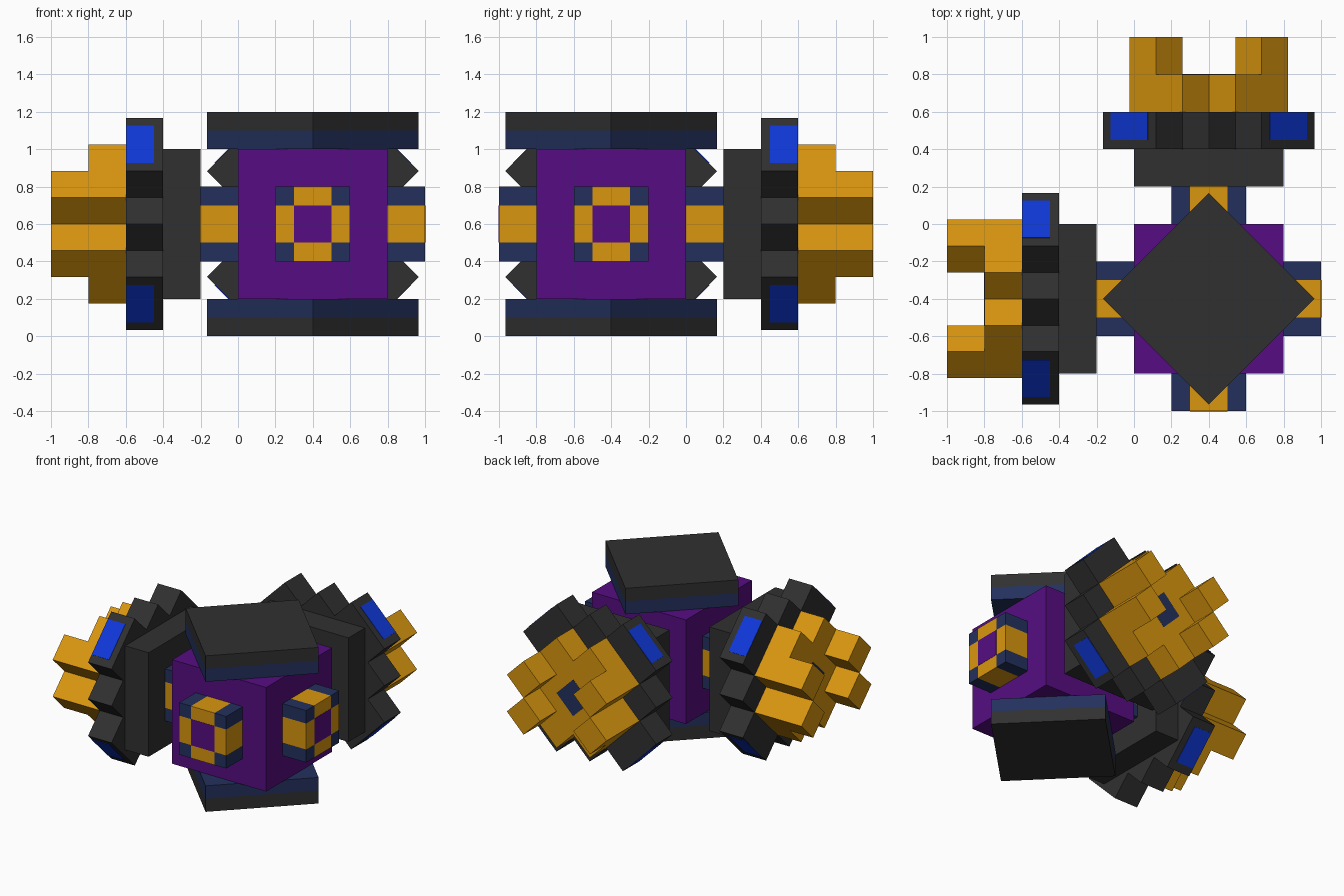
import bpy, bmesh, math
from mathutils import Matrix, Vector

if "Cube" in bpy.data.objects:
    bpy.data.objects.remove(bpy.data.objects["Cube"])


def material(name, hex_rgb):
    def lin(c):
        c /= 255
        return c / 12.92 if c <= 0.04045 else ((c + 0.055) / 1.055) ** 2.4
    m = bpy.data.materials.new(name)
    m.diffuse_color = (*[lin(int(hex_rgb[i:i + 2], 16)) for i in (0, 2, 4)], 1)
    m.use_nodes = True
    m.node_tree.nodes["Principled BSDF"].inputs["Base Color"].default_value = m.diffuse_color
    return m


BLACK = material("charcoal", "303030")
NAVY = material("navy", "23305C")
PURPLE = material("purple", "560D82")
GOLD = material("gold", "D9960F")
BLUE = material("bright blue", "0F38D8")

CENTRE = Matrix.Translation((0.4, -0.4, 0.6))


def prism(name, outline, d0, d1, frame, mat):
    """Extrude a (u, v) outline along the local x axis from d0 to d1."""
    bm = bmesh.new()
    face = bm.faces.new([bm.verts.new((d0, u, v)) for u, v in outline])
    new = bmesh.ops.extrude_face_region(bm, geom=[face])["geom"]
    for v in new:
        if isinstance(v, bmesh.types.BMVert):
            v.co.x = d1
    bmesh.ops.recalc_face_normals(bm, faces=bm.faces)
    bm.transform(CENTRE @ frame)
    mesh = bpy.data.meshes.new(name)
    bm.to_mesh(mesh)
    bm.free()
    mesh.materials.append(mat)
    ob = bpy.data.objects.new(name, mesh)
    bpy.context.collection.objects.link(ob)
    return ob


def rect(u, v, hu, hv):
    return [(u - hu, v - hv), (u + hu, v - hv), (u + hu, v + hv), (u - hu, v + hv)]


def four_fold(corner):
    """Repeat one quadrant of a stepped outline around the centre."""
    pts = []
    for _ in range(4):
        pts += corner
        corner = [(-v, u) for u, v in corner]
    return pts


def facing(degrees):
    return Matrix.Rotation(math.radians(degrees), 4, 'Z')


TILT = Matrix.Rotation(math.pi / 4, 4, 'X')
UP = Matrix.Rotation(-math.pi / 2, 4, 'Y')
DOWN = Matrix.Rotation(math.pi / 2, 4, 'Y')

# central body
prism("body", rect(0, 0, 0.4, 0.4), -0.4, 0.4, Matrix.Identity(4), PURPLE)

# diagonal slabs above and below the body
for label, axis in (("top", UP), ("bottom", DOWN)):
    prism(label + "_slab_inner", rect(0, 0, 0.4, 0.4), 0.4, 0.5, axis @ TILT, NAVY)
    prism(label + "_slab_outer", rect(0, 0, 0.4, 0.4), 0.5, 0.6, axis @ TILT, BLACK)

# connectors on the four sides
port_cross = four_fold([(0.2, 0.1), (0.1, 0.1), (0.1, 0.2)])
for side, deg in (("right", 0), ("back", 90), ("left", 180), ("front", 270)):
    frame = facing(deg)
    prism(side + "_connector_cross", port_cross, 0.4, 0.6, frame, GOLD)
    for su in (-1, 1):
        for sv in (-1, 1):
            prism(side + "_connector_corner", rect(0.15 * su, 0.15 * sv, 0.05, 0.05),
                  0.4, 0.6, frame, NAVY)
    if side in ("right", "front"):
        prism(side + "_connector_button", rect(0, 0, 0.1, 0.1), 0.595, 0.602, frame, PURPLE)

# tool heads on the left and back
ring = four_fold([(0.6, 0.2), (0.4, 0.2), (0.4, 0.4), (0.2, 0.4), (0.2, 0.6)])
cross = four_fold([(0.4, 0.2), (0.2, 0.2), (0.2, 0.4)])
for side, deg in (("left", 180), ("back", 90)):
    frame = facing(deg)
    tilted = frame @ TILT
    prism(side + "_mount_plate", rect(0, 0, 0.4, 0.4), 0.6, 0.8, frame, BLACK)
    prism(side + "_toothed_ring", ring, 0.8, 1.0, tilted, BLACK)
    prism(side + "_gold_cross", cross, 1.0, 1.2, tilted, GOLD)
    prism(side + "_cross_socket", rect(0, 0, 0.1, 0.1), 1.195, 1.201, tilted, NAVY)

    # blue panels on the ends of the four ring teeth
    for k in range(4):
        turn = tilted @ Matrix.Rotation(k * math.pi / 2, 4, 'X')
        prism(side + "_blue_panel", rect(0, 0.6, 0.14, 0.003), 0.85, 0.998, turn, BLUE)

    # four prongs, one per half of the horizontal sides
    for u, v in ((-0.1, 0.3), (-0.3, 0.1), (0.1, -0.3), (0.3, -0.1)):
        prism(side + "_prong", rect(u, v, 0.1, 0.1), 1.2, 1.4, tilted, GOLD)
